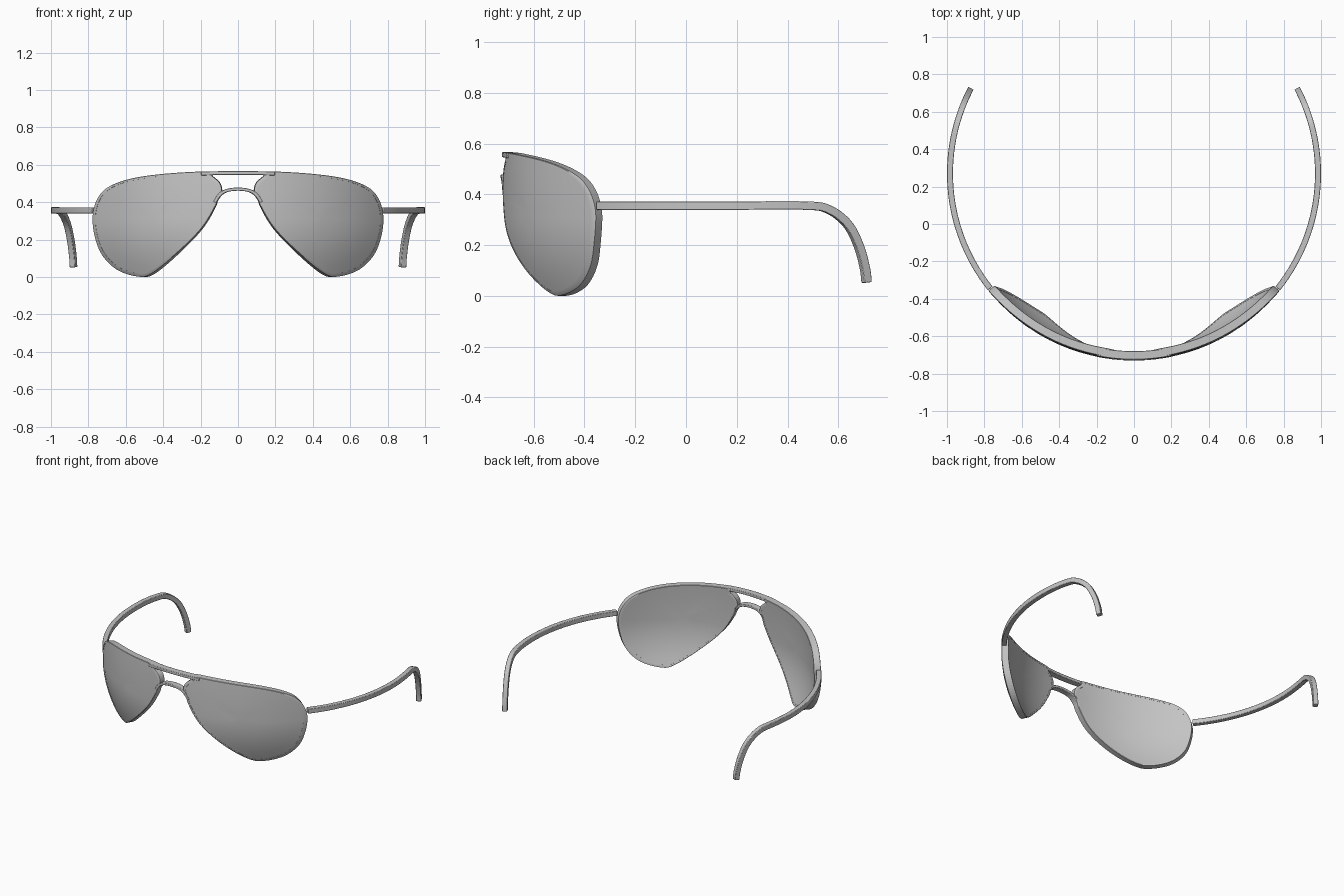
import bpy, bmesh, math
from mathutils import Vector

if "Cube" in bpy.data.objects:
    bpy.data.objects.remove(bpy.data.objects["Cube"])

CY = 0.27          # the whole model wraps a unit cylinder centred at y = CY
mat = bpy.data.materials.new("plain grey")
mat.diffuse_color = (0.55, 0.55, 0.55, 1)
mat.use_nodes = True
mat.node_tree.nodes["Principled BSDF"].inputs["Base Color"].default_value = mat.diffuse_color


def wrap(theta, z, r):
    return (r * math.sin(theta), CY - r * math.cos(theta), z)


def lens_point(x, z, d):
    # lens surface also curves inward towards its top and bottom
    k = 0.75 if z < 0.3 else 0.15
    R = 1 - k * (z - 0.3) ** 2
    return wrap(math.asin(x / R), z, R - d)


def spline(pts, n, closed=False):
    pts = [Vector(p) for p in pts]
    m = len(pts)
    out = []
    for i in range(m if closed else m - 1):
        if closed:
            a, b, c, d = (pts[(i + j) % m] for j in (-1, 0, 1, 2))
        else:
            a, b, c, d = (pts[min(max(i + j, 0), m - 1)] for j in (-1, 0, 1, 2))
        for s in range(n):
            t = s / n
            out.append(0.5 * (2 * b + (c - a) * t + (2 * a - 5 * b + 4 * c - d) * t * t
                              + (3 * b - a - 3 * c + d) * t ** 3))
    if not closed:
        out.append(pts[-1])
    return out


def finish(name, bm):
    bmesh.ops.recalc_face_normals(bm, faces=bm.faces)
    me = bpy.data.meshes.new(name)
    bm.to_mesh(me)
    bm.free()
    ob = bpy.data.objects.new(name, me)
    bpy.context.collection.objects.link(ob)
    me.materials.append(mat)
    bpy.ops.object.select_all(action='DESELECT')
    ob.select_set(True)
    bpy.context.view_layer.objects.active = ob
    bpy.ops.object.shade_smooth_by_angle(angle=math.radians(35))
    return ob


def bridge_rings(bm, rings, closed):
    pairs = list(zip(rings, rings[1:]))
    if closed:
        pairs.append((rings[-1], rings[0]))
    for a, b in pairs:
        n = len(a)
        for i in range(n):
            bm.faces.new((a[i], a[(i + 1) % n], b[(i + 1) % n], b[i]))


def ribbon(name, path, width, r0, r1):
    """Rectangular strip along (theta, z) points, wrapped on the cylinder."""
    bm = bmesh.new()
    rings = []
    for i, p in enumerate(path):
        t = (path[min(i + 1, len(path) - 1)] - path[max(i - 1, 0)]).normalized()
        n = Vector((-t.y, t.x)) * width / 2
        a, b = p + n, p - n
        rings.append([bm.verts.new(wrap(q.x, q.y, r))
                      for q, r in ((a, r0), (b, r0), (b, r1), (a, r1))])
    bridge_rings(bm, rings, False)
    bm.faces.new(rings[0])
    bm.faces.new(rings[-1])
    ob = finish(name, bm)
    mod = ob.modifiers.new("soft_edges", 'BEVEL')
    mod.width = 0.003
    mod.segments = 2
    mod.limit_method = 'ANGLE'
    mod.angle_limit = math.radians(50)
    return ob


# teardrop lens outline, (x, z) in front view
outline = spline([(0.155, 0.564), (0.385, 0.553), (0.57, 0.527), (0.69, 0.484), (0.75, 0.425),
                  (0.778, 0.334), (0.77, 0.227), (0.73, 0.12), (0.65, 0.04), (0.54, 0.003),
                  (0.465, 0.018), (0.33, 0.125), (0.2, 0.254), (0.128, 0.366), (0.105, 0.43),
                  (0.088, 0.46), (0.1, 0.505), (0.14, 0.54)], 6, True)
mid = Vector((0.45, 0.32))


def ring(bm, side, t, d):
    vs = []
    for p in outline:
        q = mid + (p - mid) * t
        x, y, z = lens_point(q.x, q.y, d)
        vs.append(bm.verts.new((side * x, y, z)))
    return vs


# arm centre line given in side view (y, z)
arm_yz = spline([(-0.345, 0.356), (-0.1, 0.356), (0.2, 0.356), (0.47, 0.356), (0.56, 0.342),
                 (0.635, 0.285), (0.68, 0.2), (0.705, 0.11), (0.712, 0.053)], 6)

for side, label in ((1, "right"), (-1, "left")):
    # rim around the lens
    bm = bmesh.new()
    bridge_rings(bm, [ring(bm, side, t, d) for t, d in
                      ((1, 0.002), (0.99, 0), (0.95, 0), (0.95, 0.045), (0.99, 0.045), (1, 0.043))], True)
    finish(label + "_rim", bm)

    # lens slab, nearly flush with the rim
    bm = bmesh.new()
    for d in (0.001, 0.044):
        rings = [ring(bm, side, t, d) for t in (0.955, 0.8, 0.6, 0.4, 0.2)]
        bridge_rings(bm, rings, False)
        x, y, z = lens_point(mid.x, mid.y, d)
        c = bm.verts.new((side * x, y, z))
        last = rings[-1]
        for i in range(len(last)):
            bm.faces.new((last[i], last[(i + 1) % len(last)], c))
    finish(label + "_lens", bm)

    # arm with hooked ear end
    path = [Vector((side * math.acos((CY - p.x) / 0.985), p.y)) for p in arm_yz]
    ribbon(label + "_arm", path, 0.033, 1.0, 0.968)

# brow bar and nose bridge
ribbon("brow_bar", [Vector((-0.2 + 0.04 * i, 0.5565 - 0.08 * (-0.2 + 0.04 * i) ** 2))
                    for i in range(11)], 0.02, 0.995, 0.95)
ribbon("nose_bridge", spline([(-0.125, 0.4), (-0.1, 0.438), (-0.062, 0.462), (0, 0.47),
                              (0.062, 0.462), (0.1, 0.438), (0.125, 0.4)], 5), 0.017, 1.0, 0.958)
